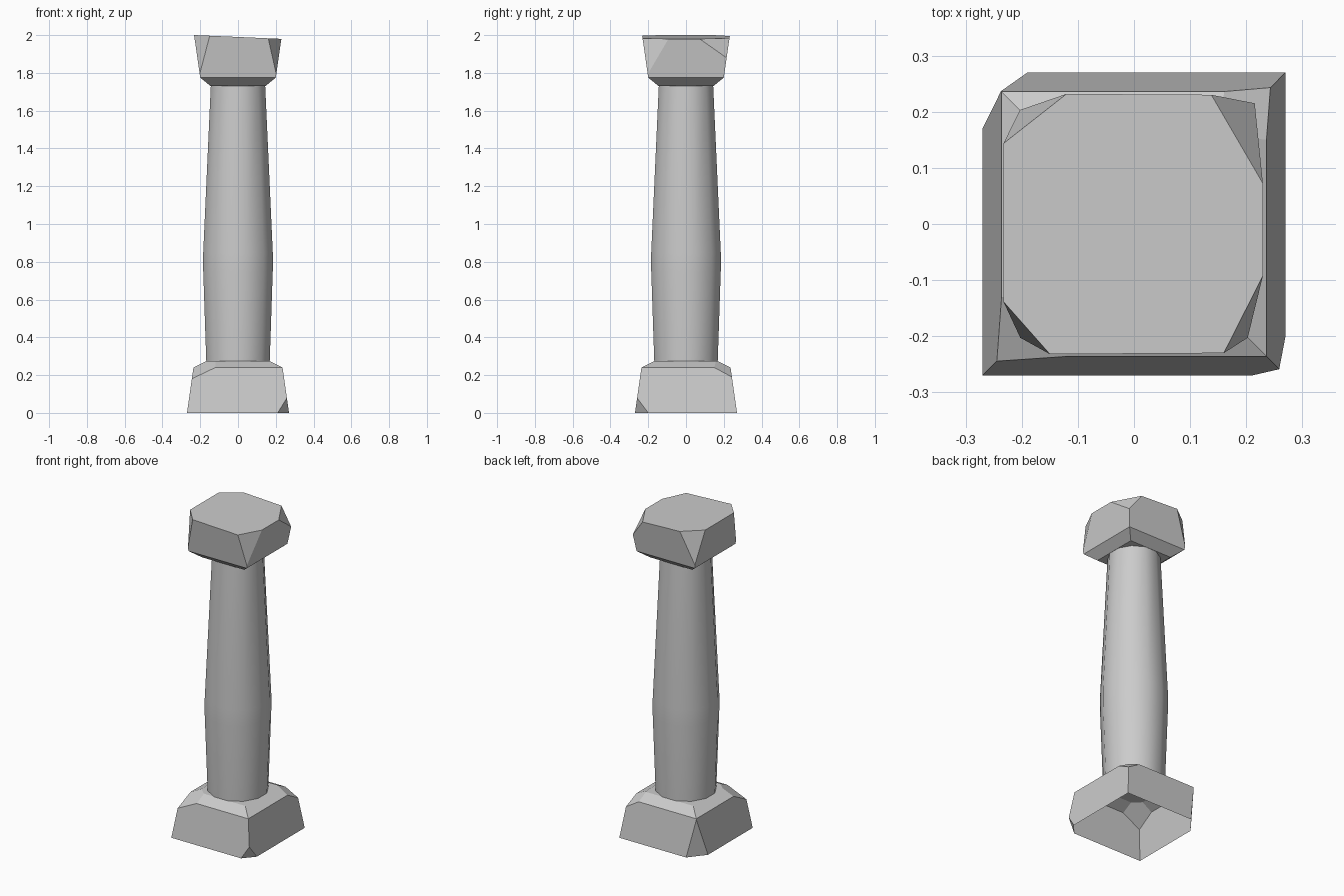
import bpy, bmesh, math
from mathutils import Vector

cube = bpy.data.objects.get("Cube")
if cube:
    bpy.data.objects.remove(cube, do_unlink=True)

stone = bpy.data.materials.new("grey_stone")
stone.use_nodes = True
GREY = (0.6, 0.6, 0.6, 1)
stone.diffuse_color = GREY
stone.node_tree.nodes["Principled BSDF"].inputs["Base Color"].default_value = GREY


def loft(profile, sides, turn):
    """Stack of regular rings; profile holds (half width, height)."""
    bm = bmesh.new()
    rings = []
    for half, z in profile:
        r = half / math.cos(math.pi / sides)
        angles = [turn + math.tau * i / sides for i in range(sides)]
        rings.append([bm.verts.new((r * math.cos(a), r * math.sin(a), z)) for a in angles])
    for low, high in zip(rings, rings[1:]):
        for i in range(sides):
            j = (i + 1) % sides
            bm.faces.new((low[i], low[j], high[j], high[i]))
    bm.faces.new(rings[0][::-1])
    bm.faces.new(rings[-1])
    return bm


def chip(bm, a, b, c):
    """Break off everything outside the plane through three points."""
    a, b, c = Vector(a), Vector(b), Vector(c)
    n = (b - a).cross(c - a).normalized()
    if n.dot(a - Vector((0, 0, a.z + (0.15 if a.z < 0.5 else -0.15)))) < 0:
        n.negate()
    geom = bm.verts[:] + bm.edges[:] + bm.faces[:]
    bmesh.ops.bisect_plane(bm, geom=geom, plane_co=a, plane_no=n, clear_outer=True)
    bmesh.ops.holes_fill(bm, edges=[e for e in bm.edges if e.is_boundary], sides=0)
    bmesh.ops.recalc_face_normals(bm, faces=bm.faces)


def finish(bm, name, open_ends=(), smooth=False):
    """Remove the named end caps and make the object."""
    bm.normal_update()
    ends = [f for f in bm.faces
            if ("bottom" in open_ends and f.normal.z < -0.99)
            or ("top" in open_ends and f.normal.z > 0.99)]
    bmesh.ops.delete(bm, geom=ends, context="FACES")
    mesh = bpy.data.meshes.new(name)
    bm.to_mesh(mesh)
    bm.free()
    mesh.materials.append(stone)
    ob = bpy.data.objects.new(name, mesh)
    bpy.context.collection.objects.link(ob)
    if smooth:
        bpy.ops.object.select_all(action="DESELECT")
        ob.select_set(True)
        bpy.context.view_layer.objects.active = ob
        bpy.ops.object.shade_smooth_by_angle(angle=math.radians(40))


# Hollow square base with a sloped shoulder
base = loft([(0.27, 0), (0.236, 0.24), (0.166, 0.275)], 4, math.pi / 4)
# broken upper corners
chip(base, (-0.245, -0.245, 0.18), (-0.12, -0.236, 0.24), (-0.236, -0.13, 0.24))
chip(base, (0.243, 0.243, 0.19), (0.16, 0.236, 0.24), (0.236, 0.15, 0.24))
# broken lower corners
chip(base, (0.27, -0.2, 0), (0.21, -0.27, 0), (0.259, -0.259, 0.08))
chip(base, (-0.27, 0.17, 0), (-0.19, 0.27, 0), (-0.237, 0.237, 0.235))
finish(base, "base", ("bottom",))

# Swelling round shaft
shaft = loft([(0.168, 0.275), (0.184, 0.75), (0.184, 0.85), (0.144, 1.73)],
             12, math.pi / 12)
finish(shaft, "shaft", ("bottom", "top"), smooth=True)

# Flared capital with a slightly tilted top and four broken corners
capital = loft([(0.145, 1.73), (0.2, 1.775), (0.234, 2.01)], 4, math.pi / 4)
chip(capital, (-0.23, -0.2, 2.0), (0.23, -0.2, 1.98), (-0.23, 0.2, 2.0))
chip(capital, (0.231, -0.09, 1.98), (0.16, -0.231, 1.98), (0.203, -0.203, 1.79))
chip(capital, (0.231, 0.07, 1.98), (0.14, 0.231, 1.98), (0.215, 0.215, 1.88))
chip(capital, (-0.232, 0.145, 1.995), (-0.12, 0.232, 1.995), (-0.203, 0.203, 1.8))
chip(capital, (-0.232, -0.14, 1.995), (-0.15, -0.232, 1.995), (-0.203, -0.203, 1.79))
finish(capital, "capital")
